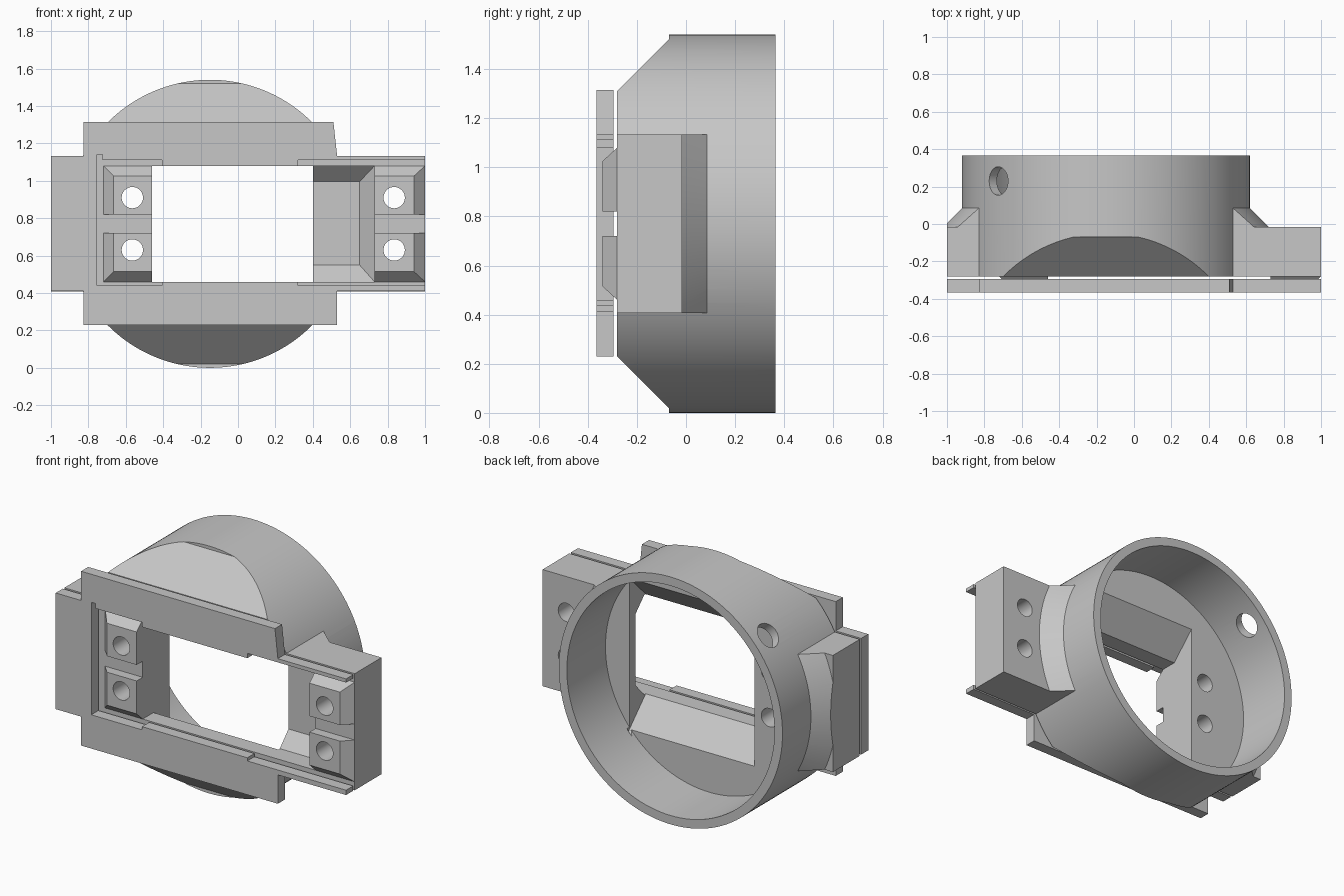
import bpy, bmesh, math
from mathutils import Vector

if "Cube" in bpy.data.objects:
    bpy.data.objects.remove(bpy.data.objects["Cube"])

COLOUR = (0.57, 0.57, 0.57, 1)
grey = bpy.data.materials.new("plain_grey")
grey.use_nodes = True
grey.diffuse_color = COLOUR
grey.node_tree.nodes["Principled BSDF"].inputs["Base Color"].default_value = COLOUR

CX, CZ, R, BORE = -0.15, 0.77, 0.77, 0.715      # ring centre and radii
FRONT, FLOOR, BACK = -0.28, -0.015, 0.365


def finish(name, bm):
    bmesh.ops.recalc_face_normals(bm, faces=bm.faces)
    mesh = bpy.data.meshes.new(name)
    bm.to_mesh(mesh)
    bm.free()
    mesh.materials.append(grey)
    obj = bpy.data.objects.new(name, mesh)
    bpy.context.collection.objects.link(obj)
    return obj


def prism(name, pts, lo, hi, axis="Y"):
    """Extrude a profile: (x, z) along Y, or (y, z) along X."""
    bm = bmesh.new()
    place = (lambda a, b, d: (a, d, b)) if axis == "Y" else (lambda a, b, d: (d, a, b))
    ends = [[bm.verts.new(place(a, b, d)) for a, b in pts] for d in (lo, hi)]
    for end in ends:
        bm.faces.new(end)
    for i in range(len(pts)):
        bm.faces.new((ends[0][i - 1], ends[0][i], ends[1][i], ends[1][i - 1]))
    return finish(name, bm)


def box(name, x, y, z):
    return prism(name, [(x[0], z[0]), (x[1], z[0]), (x[1], z[1]), (x[0], z[1])], *y)


def round_hole(name, x, z, radius, lo, hi, sides=48):
    turns = [2 * math.pi * (i + 0.5) / sides for i in range(sides)]
    return prism(name, [(x + radius * math.cos(t), z + radius * math.sin(t)) for t in turns], lo, hi)


def lathe(name, profile, closed, sides=160):
    """Turn a profile of (radius, y) about the ring axis."""
    bm = bmesh.new()
    rows = []
    for r, y in profile:
        turns = [2 * math.pi * i / sides for i in range(sides if r else 1)]
        rows.append([bm.verts.new((CX + r * math.cos(t), y, CZ + r * math.sin(t))) for t in turns])
    for k in range(0 if closed else 1, len(rows)):
        a, b = rows[k - 1], rows[k]
        if len(a) == 1 or len(b) == 1:
            bm.faces.new(max(a, b, key=len))       # flat disc up to the axis
            continue
        for i in range(sides):
            bm.faces.new((a[i - 1], a[i], b[i], b[i - 1]))
    bmesh.ops.delete(bm, geom=[v for v in bm.verts if not v.link_faces], context="VERTS")
    return finish(name, bm)


def hull(name, sections):
    """Convex solid through rectangles given as (y, x range, z range)."""
    bm = bmesh.new()
    for y, xs, zs in sections:
        for x in xs:
            for z in zs:
                bm.verts.new((x, y, z))
    bmesh.ops.convex_hull(bm, input=bm.verts)
    return finish(name, bm)


def combine(target, tool, operation):
    """Apply a boolean, taking the first solver that really changes the mesh."""
    before = len(target.data.vertices)
    mod = target.modifiers.new("combine", "BOOLEAN")
    mod.operation, mod.object = operation, tool
    for solver in ("MANIFOLD", "EXACT", "FLOAT"):
        mod.solver = solver
        bpy.context.view_layer.update()
        graph = bpy.context.evaluated_depsgraph_get()
        result = bpy.data.meshes.new_from_object(target.evaluated_get(graph))
        if len(result.vertices) not in (0, before):
            break
    target.modifiers.remove(mod)
    target.data = result
    bpy.data.objects.remove(tool)


def mirror_z(z):
    return 2 * CZ - z


# Round cup: solid front disc with a thin wall behind it
housing = lathe("housing", [(0, FRONT), (R, FRONT), (R, BACK), (BORE, BACK),
                            (BORE, FLOOR), (0, FLOOR)], False)

# Sloped cuts at top and bottom of the front
slope = [(-0.33, 0.28), (-0.07, 0.02), (-0.07, -0.1), (-0.33, -0.1)]
for pts in (slope, [(y, mirror_z(z)) for y, z in slope]):
    combine(housing, prism("slope_cut", pts, -1.2, 1.2, "X"), "DIFFERENCE")

# Side lugs and the conical collar that blends them into the cup
lug_z = (mirror_z(1.133), 1.133)
combine(housing, box("lugs", (-1, 1), (FRONT, FLOOR - 0.002), lug_z), "UNION")
collar = lathe("collar", [(0.74, FLOOR - 0.02), (0.89, FLOOR - 0.02), (0.74, 0.115)], True)
combine(collar, box("collar_limit", (-1, 1), (-0.2, 0.2), lug_z), "INTERSECT")
combine(housing, collar, "UNION")

# Window that flares towards the back
flare = [(-0.4, 0.46), (-0.175, 0.46), (0.01, 0.275)]
flare += [(y, mirror_z(z)) for y, z in reversed(flare)]
combine(housing, prism("window", flare, -0.46, 0.4, "X"), "DIFFERENCE")

# Side pocket with tapered floor
mouth = ((0.3, 0.73), (0.46, 1.08))
combine(housing, hull("pocket", [(-0.32, *mouth), (-0.16, *mouth),
                                 (-0.075, (0.3, 0.65), (0.55, 0.995))]), "DIFFERENCE")

# Screw bosses and their through holes
bosses = [((-0.72, -0.46), (-0.665, -0.46), -0.565), ((0.73, 1.0), (0.73, 0.94), 0.835)]
for base_x, top_x, hole_x in bosses:
    for flip in (False, True):
        side = mirror_z if flip else (lambda z: z)
        boss = hull("boss", [(FRONT, base_x, (side(0.82), side(1.08))),
                             (-0.34, top_x, (side(0.82), side(1.025)))])
        combine(housing, boss, "UNION")
        combine(housing, round_hole("screw_hole", hole_x, side(0.91), 0.057, -0.5, 0.05),
                "DIFFERENCE")

# Radial hole through the ring wall
ang = math.radians(48.5)
out = Vector((-math.sin(ang), 0, math.cos(ang)))
drill = bmesh.new()
bmesh.ops.create_cone(drill, cap_ends=True, segments=48, radius1=0.076, radius2=0.076, depth=0.3)
turn = out.to_track_quat("Z", "Y").to_matrix().to_4x4()
turn.translation = Vector((CX, 0.23, CZ)) + out * 0.74
drill.transform(turn)
combine(housing, finish("wall_hole", drill), "DIFFERENCE")

# Front frame plate, open at one end
outline = [(1, 1.133), (0.53, 1.133), (0.51, 1.315), (-0.825, 1.315), (-0.825, 1.133),
           (-1, 1.133), (-1, 0.41), (-0.825, 0.41), (-0.825, 0.23), (0.53, 0.23),
           (0.53, 0.41), (1, 0.41), (1, 0.44), (0.32, 0.44), (0.32, 0.46), (-0.405, 0.46),
           (-0.405, 0.44), (-0.755, 0.44), (-0.755, 1.14), (-0.725, 1.14), (-0.725, 1.11),
           (-0.405, 1.11), (-0.405, 1.08), (0.32, 1.08), (0.32, 1.11), (1, 1.11)]
prism("front_frame", outline, -0.365, -0.295)

# Smooth the round walls, keep edges sharp
bpy.ops.object.select_all(action="DESELECT")
housing.select_set(True)
bpy.context.view_layer.objects.active = housing
bpy.ops.object.shade_smooth_by_angle(angle=math.radians(20))
